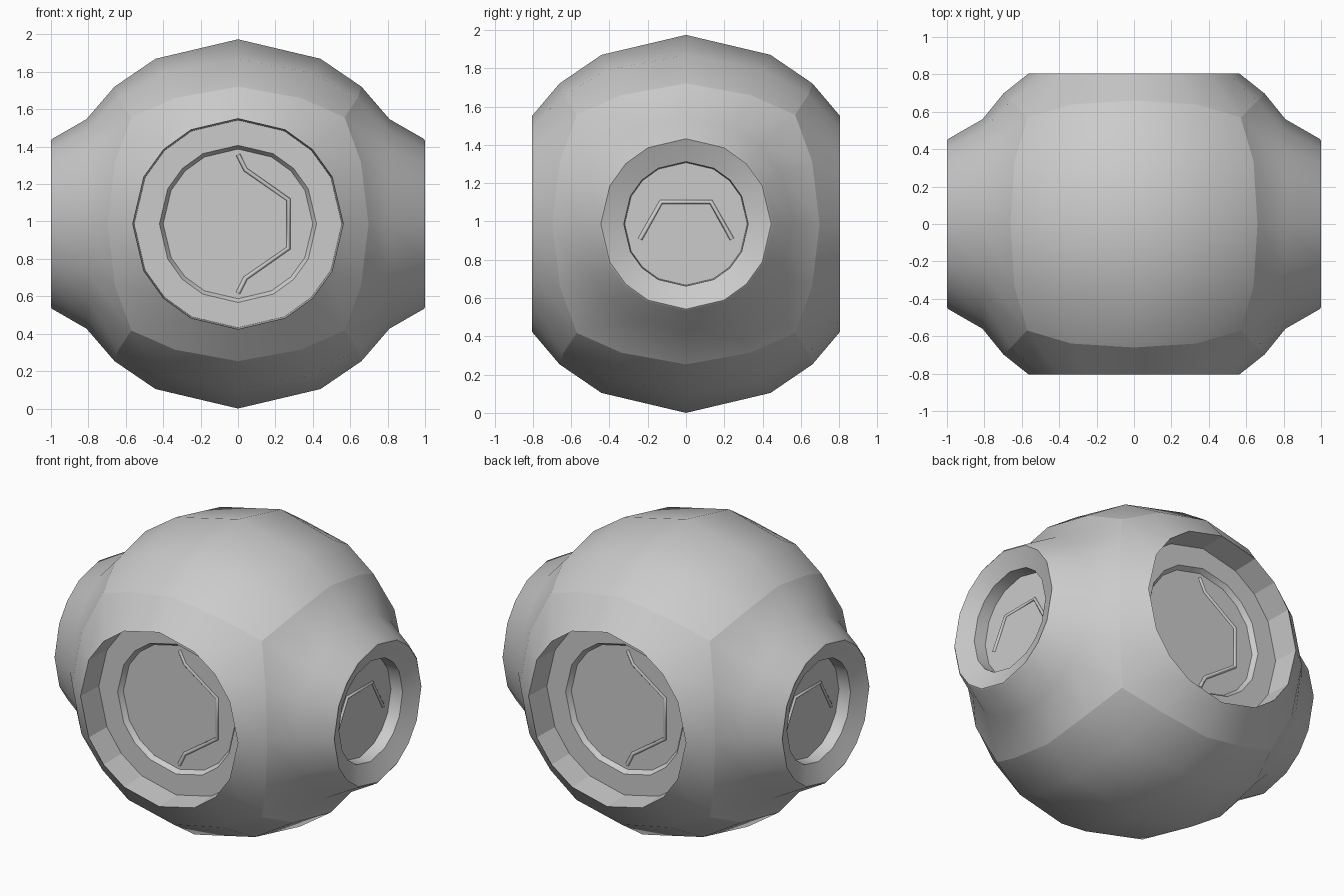
import bpy, bmesh
from math import atan2, cos, sin, pi, radians
from mathutils import Vector, Matrix

if "Cube" in bpy.data.objects:
    bpy.data.objects.remove(bpy.data.objects["Cube"])

R = 0.987
CENTRE = Vector((0, 0, R))
GRID = (-1, -0.5, 0, 0.5, 1)


def pull(u):
    """Top and bottom patch borders bow slightly inwards."""
    return 1 - 0.1 * (1 - abs(u))


bm = bmesh.new()


def vert(co):
    return bm.verts.new(co + CENTRE)


# Rounded top and bottom patches of the body
for s in (1, -1):
    grid = [[vert(Vector((u * (pull(v) if abs(u) == 1 else 1),
                          v * (pull(u) if abs(v) == 1 else 1), s)).normalized() * R)
             for v in GRID] for u in GRID]
    for i in range(4):
        for j in range(4):
            bm.faces.new((grid[i][j], grid[i + 1][j], grid[i + 1][j + 1], grid[i][j + 1]))

# Four side patches, each ending in a round port
border = ([(u, -1) for u in GRID[:4]] + [(1, v) for v in GRID[:4]]
          + [(-u, 1) for u in GRID[:4]] + [(-1, -v) for v in GRID[:4]])
recess = [(0.563, 0.805), (0.555, 0.63), (0.42, 0.63), (0.40, 0.60)]
nozzle = [(0.56, 0.81), (0.455, 0.993), (0.445, 1.0), (0.43, 0.993), (0.325, 0.95), (0.32, 0.87)]
flat_faces = []
for k in range(4):
    turn = Matrix.Rotation(k * pi / 2, 3, 'Z')
    profile = nozzle if k % 2 else recess
    loops = [[vert(turn @ Vector((h, -pull(h) if abs(v) == 1 else -1, v)).normalized() * R)
              for h, v in border]]
    for r, d in profile:
        ring = []
        for h, v in border:
            a = atan2(v, h)
            ring.append(vert(turn @ Vector((r * cos(a), -d, r * sin(a)))))
        loops.append(ring)
    for n, (a, b) in enumerate(zip(loops, loops[1:])):
        for i in range(16):
            j = (i + 1) % 16
            f = bm.faces.new((a[i], a[j], b[j], b[i]))
            if n == 1 and k % 2 == 0:
                flat_faces.append(f)
    bm.faces.new(loops[-1])

for f in bm.faces:
    f.smooth = True
for f in flat_faces:
    f.smooth = False
# Patch borders stay crisp after welding
seams = [e for e in bm.edges if e.is_boundary]
for e in seams:
    e.smooth = False
bmesh.ops.remove_doubles(bm, verts=bm.verts, dist=0.0005)
bmesh.ops.recalc_face_normals(bm, faces=bm.faces)
for e in bm.edges:
    if len(e.link_faces) == 2:
        on_seam = all(abs((v.co - CENTRE).length - R) < 0.0005 for v in e.verts) and \
            abs(e.link_faces[0].normal.z - e.link_faces[1].normal.z) > 5
        if on_seam or e.calc_face_angle() > radians(35):
            e.smooth = False
mesh = bpy.data.meshes.new("hub_body")
bm.to_mesh(mesh)
bm.free()
body = bpy.data.objects.new("hub_body", mesh)
bpy.context.collection.objects.link(body)


# Thin half-octagon ridges on the port floors
def ridge(name, pts, depth, k):
    cu = bpy.data.curves.new(name, 'CURVE')
    cu.dimensions = '3D'
    cu.bevel_depth = 0.014
    cu.bevel_resolution = 0
    sp = cu.splines.new('POLY')
    sp.points.add(len(pts) - 1)
    turn = Matrix.Rotation(k * pi / 2, 3, 'Z')
    for p, (h, v) in zip(sp.points, pts):
        p.co = (*(turn @ Vector((h, -depth, v)) + CENTRE), 1)
    bpy.context.collection.objects.link(bpy.data.objects.new(name, cu))


big = [(0.0, 0.37), (0.04, 0.29), (0.27, 0.13), (0.27, -0.13), (0.04, -0.29), (0.0, -0.37)]
small = [(-0.24, -0.08), (-0.13, 0.115), (0.13, 0.115), (0.24, -0.08)]
for k, side in enumerate(("front", "right", "back", "left")):
    ridge(side + "_port_ridge", small if k % 2 else big, 0.868 if k % 2 else 0.598, k)
